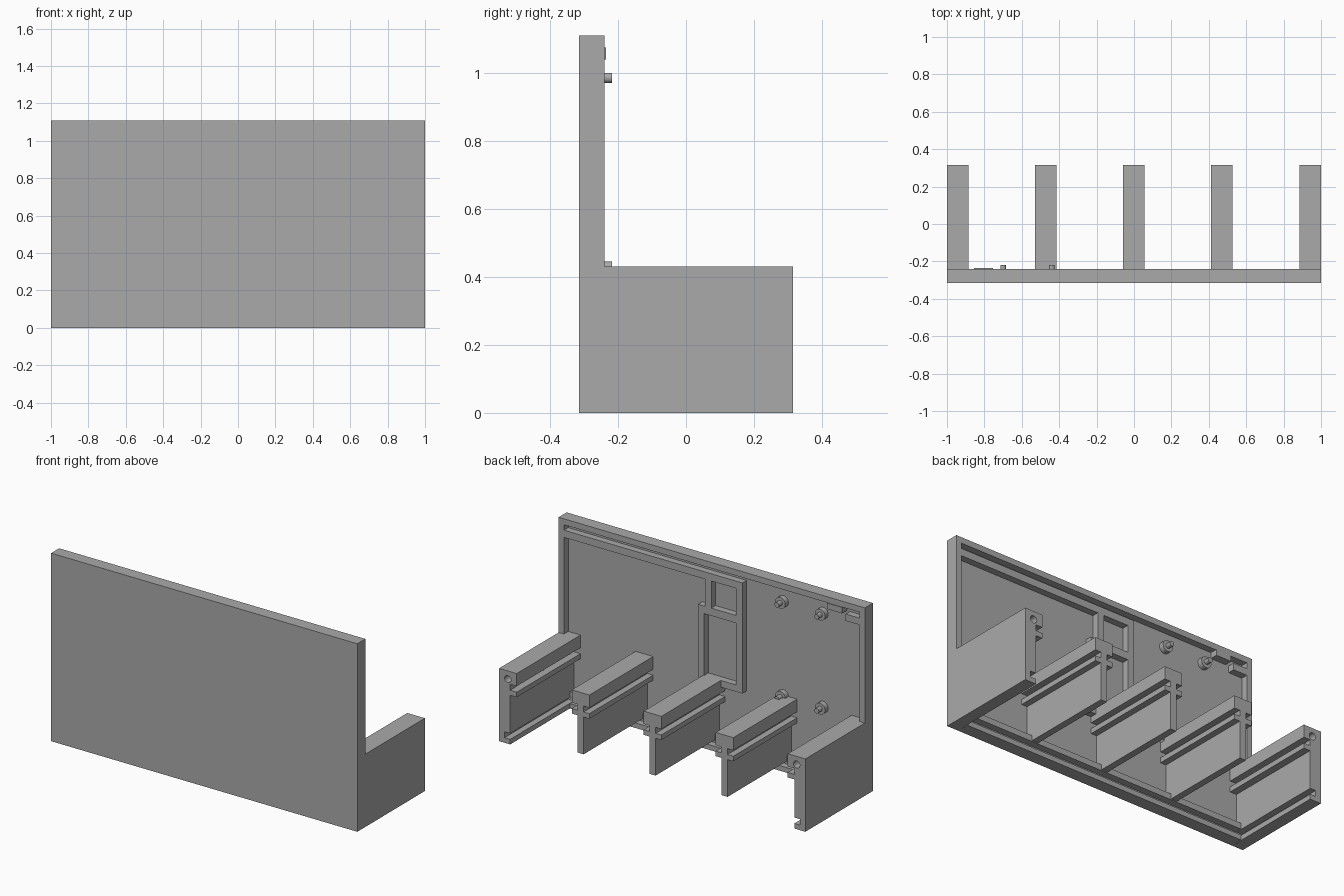
import bpy, bmesh, math
from mathutils import Matrix

cube = bpy.data.objects.get("Cube")
if cube:
    bpy.data.objects.remove(cube, do_unlink=True)

grey = bpy.data.materials.new("plain grey")
grey.use_nodes = True
grey.diffuse_color = (0.4, 0.4, 0.4, 1)
grey.node_tree.nodes["Principled BSDF"].inputs["Base Color"].default_value = (0.4, 0.4, 0.4, 1)

FRONT, FLOOR, RIM, BACK = -0.315, -0.28, -0.24, 0.315
TOP, ARM_TOP, WALL = 1.11, 0.43, 0.035


def finish(name, bm):
    bmesh.ops.recalc_face_normals(bm, faces=bm.faces)
    mesh = bpy.data.meshes.new(name)
    bm.to_mesh(mesh)
    bm.free()
    mesh.materials.append(grey)
    obj = bpy.data.objects.new(name, mesh)
    bpy.context.collection.objects.link(obj)
    return obj


def extrude(name, profile, y0, y1):
    """Sweep an (x, z) outline along y."""
    bm = bmesh.new()
    face = bm.faces.new([bm.verts.new((x, y0, z)) for x, z in profile])
    geom = bmesh.ops.extrude_face_region(bm, geom=[face])["geom"]
    moved = [v for v in geom if isinstance(v, bmesh.types.BMVert)]
    bmesh.ops.translate(bm, verts=moved, vec=(0, y1 - y0, 0))
    return finish(name, bm)


def box(name, x0, x1, z0, z1, y0=FLOOR, y1=RIM):
    return extrude(name, [(x0, z0), (x1, z0), (x1, z1), (x0, z1)], y0, y1)


def rod(name, x, z, radius, y0, y1):
    bm = bmesh.new()
    place = Matrix.Translation((x, (y0 + y1) / 2, z)) @ Matrix.Rotation(math.pi / 2, 4, 'X')
    bmesh.ops.create_cone(bm, cap_ends=True, segments=32, radius1=radius,
                          radius2=radius, depth=y1 - y0, matrix=place)
    obj = finish(name, bm)
    for poly in obj.data.polygons:
        poly.use_smooth = len(poly.vertices) == 4
    return obj


# Front plate and surrounding rim
box("front_plate", -1, 1, 0, TOP, FRONT, FLOOR)
box("top_rim", -1, 1, TOP - WALL, TOP)
box("bottom_rim", -0.925, 0.925, 0, 0.03)
for side, s in (("left", 1), ("right", -1)):
    box(side + "_rim", *sorted((s, s * (1 - WALL))), ARM_TOP, TOP - WALL)

# Rails that form the sliding grooves
box("top_rail", -0.2, 1 - WALL, 1.0, 1.043)
box("top_rail_stub", WALL - 1, -0.875, 1.0, 1.04)
box("bottom_rail", -0.925, 0.925, 0.065, 0.1)
box("latch_block", -0.855, -0.755, 1.04, TOP - WALL, FLOOR, -0.235)

# Two-window frame
box("frame_right_post", -0.2, -0.16, 0.39, 1.0)
box("frame_lower_left_post", 0.05, 0.09, 0.39, 0.84)
box("frame_upper_left_post", 0.003, 0.043, 0.84, 1.0)
box("frame_middle_bar", -0.16, 0.05, 0.795, 0.84)
box("frame_bottom_bar", -0.16, 0.05, 0.39, 0.43)

# Stepped mounting pegs
for x in (-0.70, -0.44):
    for z in (0.43, 0.985):
        rod("peg_base", x, z, 0.033, FLOOR, -0.25)
        rod("peg_pin", x, z, 0.015, FLOOR, -0.218)

# Outer arms: wall with head, shelf, lower groove and a bore in the end
IN, MID = 0.885, 0.928
SHELF = [(MID, 0.29), (IN, 0.29), (IN, 0.32), (MID, 0.32),
         (MID, 0.355), (IN, 0.355), (IN, ARM_TOP)]
outline = [(1, 0), (MID, 0), (MID, 0.03), (0.965, 0.03), (0.965, 0.065),
           (MID, 0.065)] + SHELF + [(1, ARM_TOP)]
for side, s in (("left", 1), ("right", -1)):
    arm = extrude(side + "_outer_arm", [(s * x, z) for x, z in outline], FLOOR, BACK)
    bore = rod(side + "_bore_cutter", s * 0.943, 0.382, 0.021, BACK - 0.1, BACK + 0.05)
    bore.hide_render = True
    bore.hide_set(True)
    cut = arm.modifiers.new("bore", 'BOOLEAN')
    cut.operation = 'DIFFERENCE'
    cut.solver = 'EXACT'
    cut.object = bore
    bpy.context.view_layer.objects.active = arm
    bpy.ops.object.modifier_apply(modifier=cut.name)
    bpy.data.objects.remove(bore, do_unlink=True)

# Middle arms: thin web with the same head and shelf on both sides
WEB, HALF = 0.02, 0.0575
half = [(WEB, 0.07), (WEB, 0.29), (HALF, 0.29), (HALF, 0.32), (WEB, 0.32),
        (WEB, 0.355), (HALF, 0.355), (HALF, ARM_TOP)]
section = half + [(-x, z) for x, z in reversed(half)]
for name, cx in (("left", 0.468), ("centre", -0.002), ("right", -0.472)):
    extrude(name + "_middle_arm", [(cx + x, z) for x, z in section], FLOOR, BACK)
